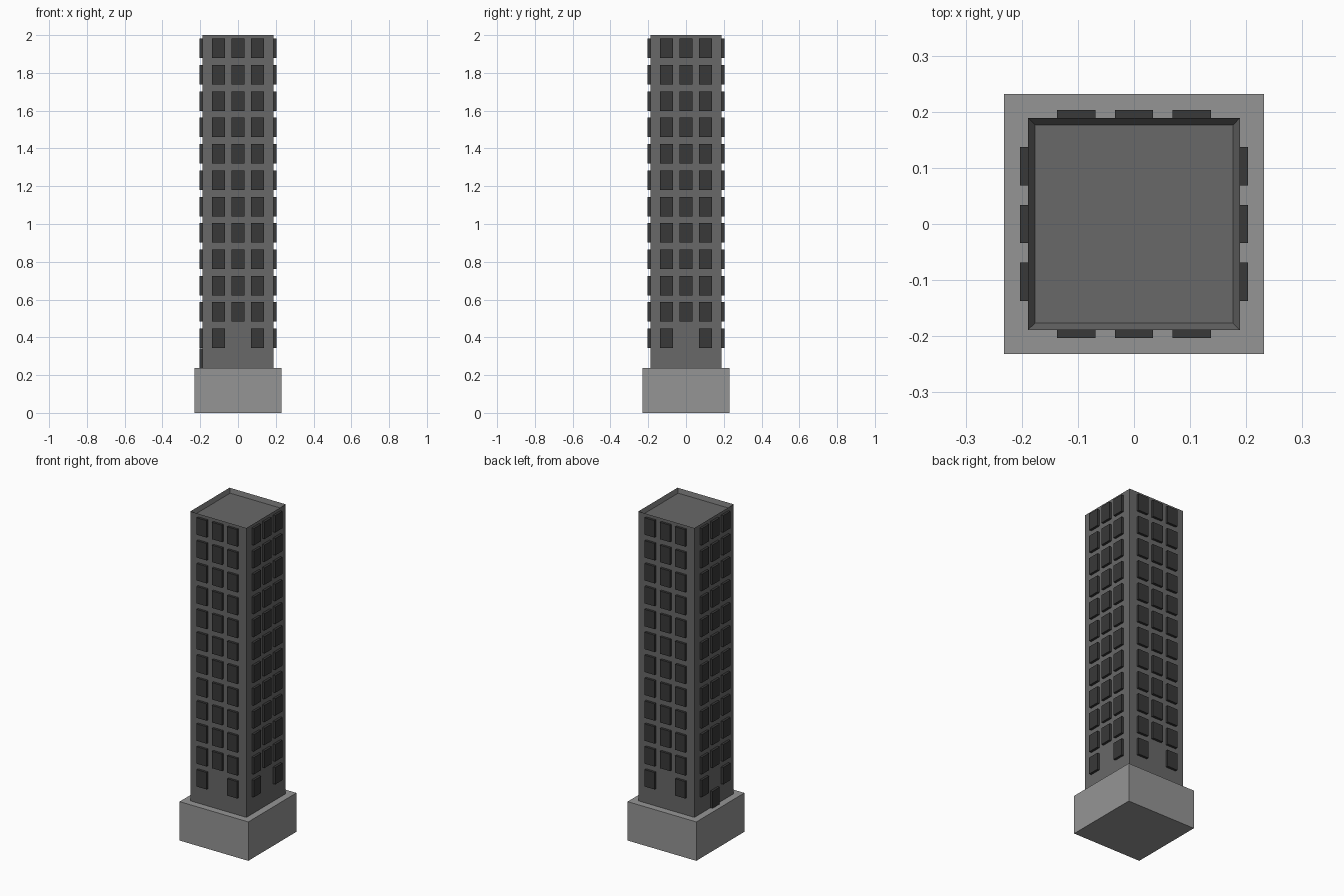
import bpy, bmesh
from mathutils import Matrix, Vector

if "Cube" in bpy.data.objects:
    bpy.data.objects.remove(bpy.data.objects["Cube"])


def material(name, v):
    m = bpy.data.materials.new(name)
    m.diffuse_color = (v, v, v, 1)
    m.use_nodes = True
    m.node_tree.nodes["Principled BSDF"].inputs["Base Color"].default_value = m.diffuse_color
    return m


def finish(name, bm, mat):
    mesh = bpy.data.meshes.new(name)
    bm.to_mesh(mesh)
    bm.free()
    mesh.materials.append(mat)
    obj = bpy.data.objects.new(name, mesh)
    bpy.context.collection.objects.link(obj)
    return obj


def add_box(bm, center, size, turn=Matrix.Identity(4)):
    m = turn @ Matrix.Translation(center) @ Matrix.Diagonal((*size, 1))
    return bmesh.ops.create_cube(bm, size=1, matrix=m)


light_grey = material("light_grey", 0.30)
mid_grey = material("mid_grey", 0.14)
dark_grey = material("dark_grey", 0.04)

# Plinth
BASE_TOP = 0.237
bm = bmesh.new()
add_box(bm, (0, 0, BASE_TOP / 2), (0.463, 0.463, BASE_TOP))
finish("base", bm, light_grey)

# Tower with a shallow roof recess behind a parapet
HALF = 0.189
bm = bmesh.new()
add_box(bm, (0, 0, (2 + BASE_TOP) / 2), (2 * HALF, 2 * HALF, 2 - BASE_TOP))
bm.normal_update()
roof = max(bm.faces, key=lambda f: f.calc_center_median().z)
bmesh.ops.inset_region(bm, faces=[roof], thickness=0.018)
bmesh.ops.translate(bm, verts=roof.verts, vec=Vector((0, 0, -0.025)))
finish("tower", bm, mid_grey)

# Window grid on each side; the lowest row leaves out the middle window
WIDTH, HEIGHT, STEP_X, STEP_Z, OUT = 0.068, 0.103, 0.103, 0.1395, 0.0145
LOW_Z = 0.395
PANE = (WIDTH, OUT, HEIGHT)
PANE_Y = -HALF - OUT / 2
for i, side in enumerate(("front", "right", "back", "left")):
    turn = Matrix.Rotation(i * 1.57079633, 4, 'Z')
    bm = bmesh.new()
    for row in range(12):
        for col in (-1, 0, 1):
            if row or col:
                add_box(bm, (col * STEP_X, PANE_Y, LOW_Z + row * STEP_Z), PANE, turn)
    finish(side + "_windows", bm, dark_grey)

# Door at the foot of the left side
bm = bmesh.new()
add_box(bm, (0, PANE_Y, BASE_TOP + HEIGHT / 2), PANE, Matrix.Rotation(-1.57079633, 4, 'Z'))
finish("door", bm, dark_grey)
